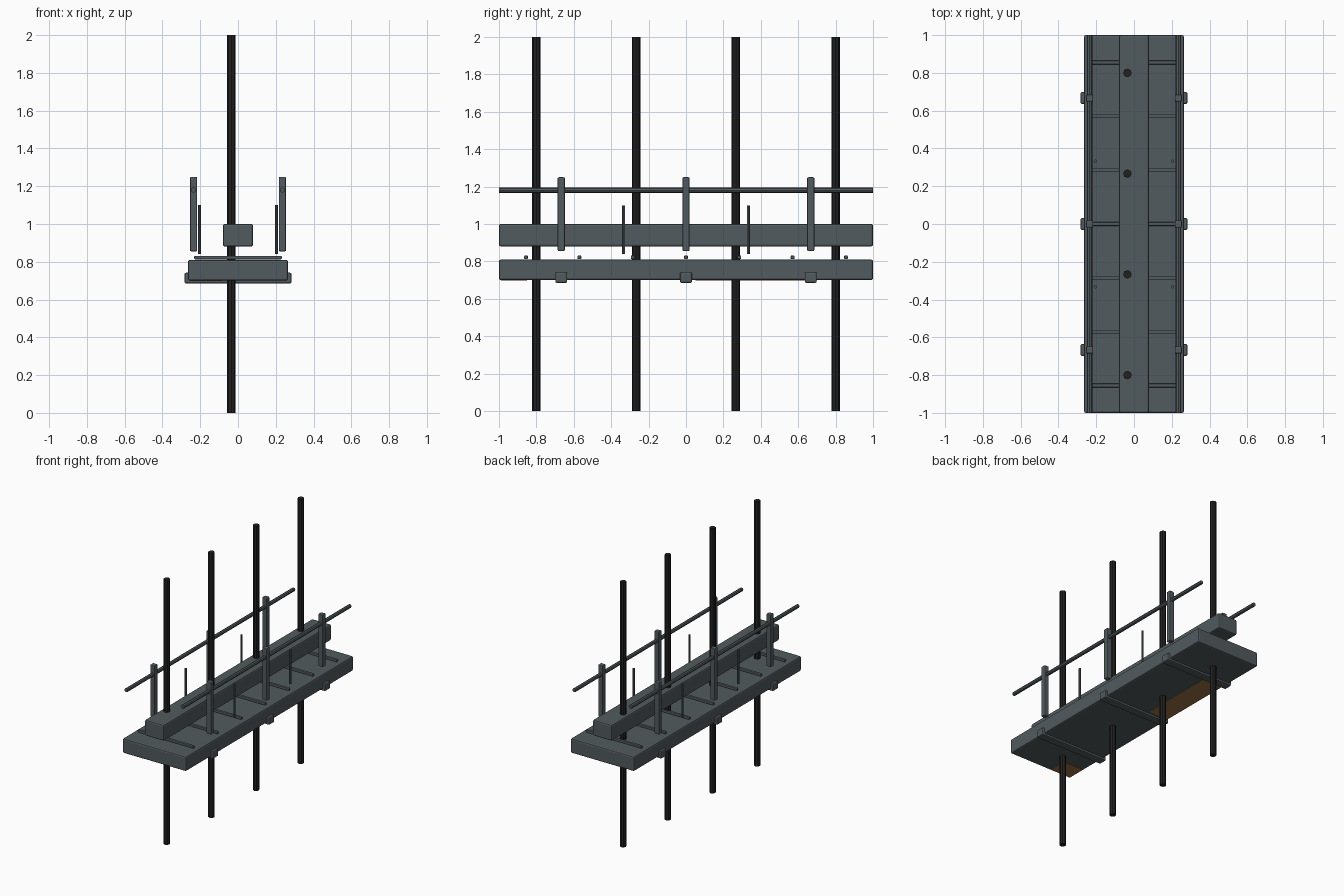
import bpy, math

if "Cube" in bpy.data.objects:
    bpy.data.objects.remove(bpy.data.objects["Cube"])


def material(name, rgb):
    m = bpy.data.materials.new(name)
    m.diffuse_color = (*rgb, 1)
    m.use_nodes = True
    m.node_tree.nodes["Principled BSDF"].inputs["Base Color"].default_value = m.diffuse_color
    return m


GREY = material("slate_grey", (0.085, 0.104, 0.112))
BLACK = material("near_black", (0.015, 0.015, 0.016))
RUST = material("rust_brown", (0.32, 0.16, 0.055))


def finish(ob, name, mat, bevel):
    ob.name = name
    ob.data.materials.append(mat)
    if bevel:
        b = ob.modifiers.new("bevel", 'BEVEL')
        b.width = bevel
        b.segments = 2
        b.limit_method = 'ANGLE'
        b.angle_limit = math.radians(50)
    return ob


def box(name, x, y, z, mat=GREY, bevel=0.0):
    """Box from (min, max) pairs on each axis."""
    spans = (x, y, z)
    bpy.ops.mesh.primitive_cube_add(size=1, location=[(a + b) / 2 for a, b in spans])
    ob = bpy.context.object
    ob.scale = [b - a for a, b in spans]
    bpy.ops.object.transform_apply(location=False, rotation=False, scale=True)
    return finish(ob, name, mat, bevel)


def rod(name, loc, radius, length, sides, mat=GREY, along_y=False, bevel=0.0):
    rot = (math.pi / 2, 0, 0) if along_y else (0, 0, 0)
    bpy.ops.mesh.primitive_cylinder_add(vertices=sides, radius=radius, depth=length,
                                        location=loc, rotation=rot)
    return finish(bpy.context.object, name, mat, bevel)


# Main deck and the raised central beam
box("deck", (-0.265, 0.265), (-1, 1), (0.70, 0.81), bevel=0.01)
box("centre_beam", (-0.08, 0.08), (-1, 1), (0.88, 1.0), bevel=0.01)

# Rust patches on the underside
box("rust_patch_long", (-0.257, -0.093), (0.05, 0.70), (0.698, 0.703), RUST)
box("rust_patch_end", (-0.257, -0.085), (-0.99, -0.85), (0.698, 0.703), RUST)

# Tall dark support poles
for i in range(4):
    rod("support_pole", (-0.035, -0.8 + i * 1.6 / 3, 1.0), 0.0225, 2.0, 8, BLACK)

# Thin slats across the deck
for i in range(-3, 4):
    y = i * 0.285
    box("deck_slat", (-0.232, 0.232), (y - 0.01, y + 0.01), (0.813, 0.831), bevel=0.004)

# Cross beams clasping the deck underside
for y in (-0.667, 0, 0.667):
    box("cross_beam", (-0.283, 0.283), (y - 0.032, y + 0.032), (0.685, 0.742), bevel=0.008)

# Both side railings: posts, handrail and thin uprights
for s in (-1, 1):
    x = s * 0.235
    for y in (-0.667, 0, 0.667):
        box("rail_post", (x - 0.019, x + 0.019), (y - 0.019, y + 0.019), (0.855, 1.25), bevel=0.006)
    rod("handrail", (x, 0, 1.18), 0.014, 2.0, 8, along_y=True)
    for y in (-0.333, 0.333):
        rod("thin_upright", (s * 0.204, y, 0.97), 0.008, 0.26, 8)
